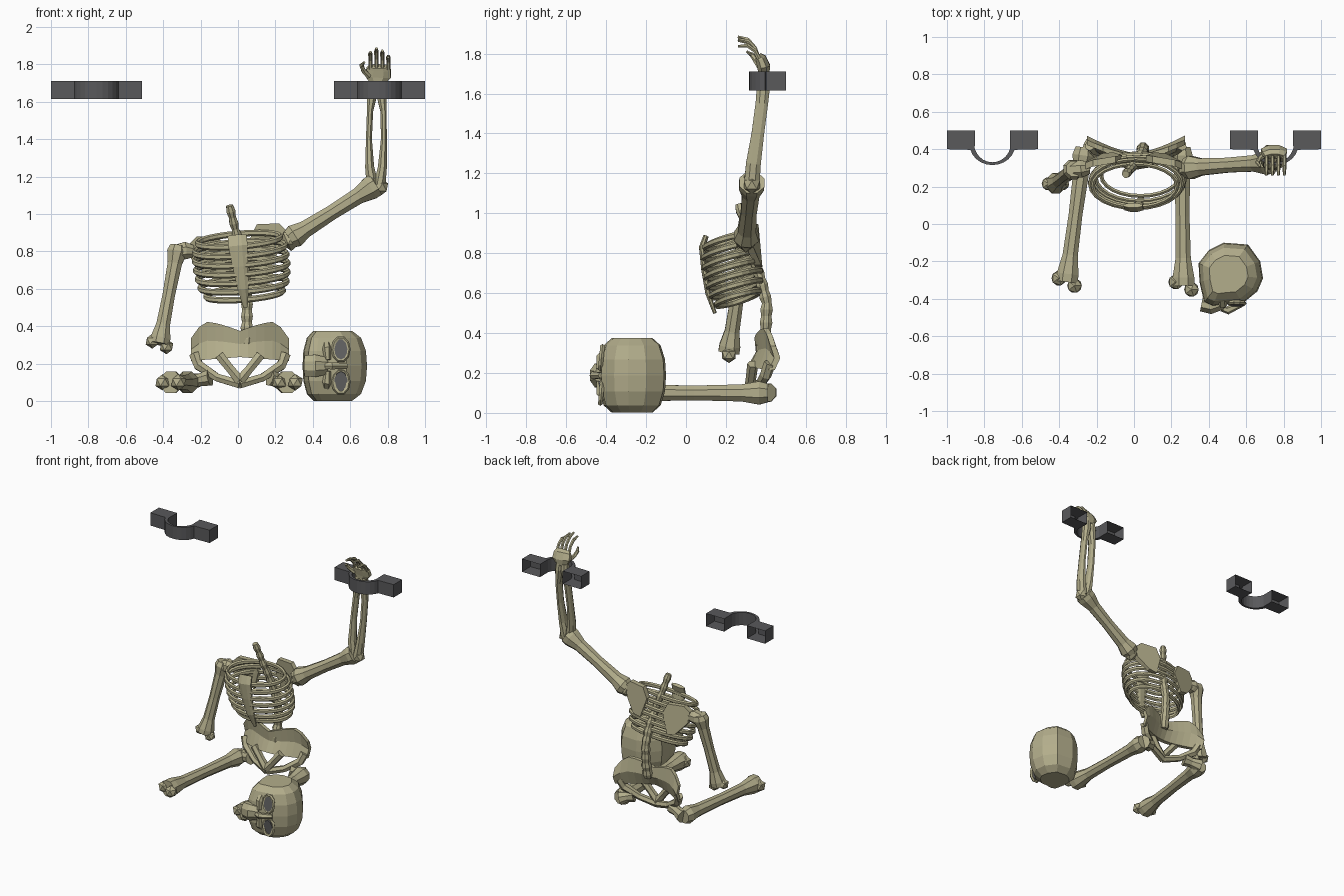
import bpy, bmesh, math
from mathutils import Vector, Matrix

cube = bpy.data.objects.get("Cube")
if cube:
    bpy.data.objects.remove(cube, do_unlink=True)


def material(name, rgb):
    m = bpy.data.materials.new(name)
    m.use_nodes = True
    m.diffuse_color = (*rgb, 1)
    m.node_tree.nodes["Principled BSDF"].inputs["Base Color"].default_value = (*rgb, 1)
    return m


BONE = material("bone", (0.45, 0.42, 0.26))
IRON = material("dark_iron", (0.10, 0.10, 0.105))
SOCKET = material("socket_grey", (0.12, 0.12, 0.12))


def finish(name, bm, mat=BONE):
    bmesh.ops.recalc_face_normals(bm, faces=bm.faces)
    me = bpy.data.meshes.new(name)
    bm.to_mesh(me)
    bm.free()
    me.materials.append(mat)
    ob = bpy.data.objects.new(name, me)
    bpy.context.collection.objects.link(ob)
    return ob


def loft(bm, rings, closed=False):
    """Skin a list of point rings; cap the ends unless the loop is closed."""
    vs = [[bm.verts.new(p) for p in ring] for ring in rings]
    n = len(vs[0])
    pairs = list(zip(vs, vs[1:])) + ([(vs[-1], vs[0])] if closed else [])
    for a, b in pairs:
        for i in range(n):
            j = (i + 1) % n
            bm.faces.new((a[i], a[j], b[j], b[i]))
    if not closed:
        bm.faces.new(vs[0])
        bm.faces.new(vs[-1])


def add_tube(bm, pts, radii, sides=8, ref=(0, 1, 0), closed=False):
    """Sweep a polygon along points; each radius is a number or (across, along ref)."""
    pts = [Vector(p) for p in pts]
    n = len(pts)
    if not isinstance(radii, list):
        radii = [radii] * n
    rings = []
    for i, p in enumerate(pts):
        if closed:
            t = pts[(i + 1) % n] - pts[i - 1]
        else:
            t = pts[min(i + 1, n - 1)] - pts[max(i - 1, 0)]
        u = t.cross(Vector(ref)).normalized()
        v = u.cross(t).normalized()
        r = radii[i] if isinstance(radii[i], tuple) else (radii[i], radii[i])
        angles = [math.tau * (k + .5) / sides for k in range(sides)]
        rings.append([p + u * r[0] * math.cos(a) + v * r[1] * math.sin(a) for a in angles])
    loft(bm, rings, closed)


def tube(name, pts, radii, sides=8, ref=(0, 1, 0), closed=False):
    bm = bmesh.new()
    add_tube(bm, pts, radii, sides, ref, closed)
    return finish(name, bm)


def ball(bm, centre, size):
    m = Matrix.Translation(centre) @ Matrix.Diagonal((*size, 1))
    bmesh.ops.create_icosphere(bm, subdivisions=1, radius=1, matrix=m)


def long_bone(name, start, end, shaft, ref, spread):
    """Flared shaft with two condyles at the far end."""
    a, b = Vector(start), Vector(end)
    bm = bmesh.new()
    steps = (0, .06, .18, .5, .8, .94, 1)
    flare = (1.2, 1.5, 1.1, .95, 1.05, 1.5, 1.5)
    add_tube(bm, [a.lerp(b, t) for t in steps], [shaft * f for f in flare], 8, ref)
    for s in (-1, 1):
        ball(bm, b + Vector(spread) * s, [shaft * 1.05] * 3)
    return finish(name, bm)


# Wall shackles: a band with two hollow lugs, open where they meet the wall
for side, cx in (("right", -.757), ("left", .757)):
    arc = [math.radians(d) for d in range(195, 346, 15)]
    inner = [(.098 * math.cos(a), .43 + .1 * math.sin(a)) for a in reversed(arc)]
    outer = [(.122 * math.cos(a), .425 + .11 * math.sin(a)) for a in arc]
    outline = [(-.243, .5), (-.243, .4)] + outer + [(.243, .4), (.243, .5), (.093, .5)]
    outline += inner + [(-.093, .5)]
    bm = bmesh.new()
    loft(bm, [[(cx + x, y, z) for x, y in outline] for z in (1.615, 1.71)])
    bmesh.ops.recalc_face_normals(bm, faces=bm.faces)
    back = [f for f in bm.faces if all(v.co.y > .499 for v in f.verts)]
    bmesh.ops.delete(bm, geom=back, context='FACES')
    finish(side + "_shackle", bm, IRON)

# Skull lying on its side, lofted across its width
profile = [(.345, -.21), (.40, -.14), (.48, -.10), (.61, -.11), (.675, -.20), (.69, -.29),
           (.66, -.36), (.58, -.425), (.50, -.43), (.42, -.44), (.375, -.42), (.35, -.31)]
bm = bmesh.new()
rings = []
for dz, s in ((-.187, .6), (-.15, .84), (-.08, .97), (0, 1), (.08, .97), (.15, .84), (.187, .6)):
    rings.append([(.49 + (x - .49) * s, -.27 + (y + .27) * s, .188 + dz) for x, y in profile])
loft(bm, rings)
finish("skull", bm)
tube("upper_jaw", [(.36, -.43, .188), (.41, -.44, .188), (.47, -.42, .188)],
     [(.06, .04), (.065, .045), (.05, .04)], 8)
tube("nose_bridge", [(.47, -.45, .188), (.50, -.462, .188), (.58, -.425, .188)],
     [.018, .022, .016], 6)
for side, s in (("right", -1), ("left", 1)):
    zc = .19 + s * .087
    tube(side + "_cheekbone", [(.48, -.435, .19 + s * .03), (.475, -.43, zc),
                               (.47, -.36, .19 + s * .155)], [.016, .024, .018], 6, (1, 0, 0))
    bm = bmesh.new()
    m = (Matrix.Translation((.55, -.428, zc)) @ Matrix.Rotation(s * -.12, 4, 'X')
         @ Matrix.Diagonal((.036, 1, .056, 1)) @ Matrix.Rotation(math.pi / 2, 4, 'X'))
    bmesh.ops.create_cone(bm, cap_ends=True, segments=10, radius1=1, radius2=1,
                          depth=.009, matrix=m)
    finish(side + "_eye_socket", bm, SOCKET)
    rim = [(.55 + .04 * math.cos(a), -.424 + .006 * math.sin(a) , zc + .06 * math.sin(a))
           for a in (math.tau * k / 10 for k in range(10))]
    tube(side + "_eye_rim", rim, .012, 5, (0, 1, 0), True)

# Spine with lumpy vertebrae
path = [Vector(p) for p in ((.045, .38, .30), (.048, .40, .42), (.048, .405, .55), (.04, .375, .67),
                            (.02, .335, .79), (-.015, .30, .92), (-.045, .265, 1.045))]
pts, radii = [], []
for i, (a, b) in enumerate(zip(path, path[1:])):
    for k in range(4):
        pts.append(a.lerp(b, k / 4))
        radii.append((.036 if k % 2 else .03) - .002 * i)
tube("spine", pts + [path[-1]], radii + [.02], 8)

# Ribs: tilted closed hoops leaning with the chest
for i in range(7):
    t = i / 6
    c = Vector((.005 + .03 * t, .205 + .055 * t, .86 - .285 * t))
    rx = (.225, .245, .25, .25, .245, .235, .21)[i]
    ry = (.115, .13, .135, .137, .135, .128, .11)[i]
    hoop = []
    for k in range(24):
        a = math.tau * k / 24
        x, y = rx * math.cos(a), ry * math.sin(a)
        hoop.append(c + Vector((x, y, .08 * x + .3 * y)))
    tube(f"rib_{i + 1}", hoop, [(.012, .017)] * 24, 6, (0, 0, 1), True)
tube("breastbone", [(-.005, .10, .885), (0, .08, .83), (.012, .09, .72), (.028, .11, .60), (.04, .145, .50)],
     [(.055, .014), (.056, .016), (.045, .015), (.032, .014), (.012, .01)], 8)

# Shoulder blades, the left one raised with its arm
for side, s, lift in (("right", -1, -.02), ("left", 1, .05)):
    shape = [(.26, .31, .86), (.22, .325, .90), (.10, .345, .895), (.065, .35, .82),
             (.11, .365, .68), (.17, .36, .69), (.25, .32, .78)]
    bm = bmesh.new()
    front = [Vector((s * x, y - .018, z + lift)) for x, y, z in shape]
    loft(bm, [front, [p + Vector((0, .036, 0)) for p in front]])
    finish(side + "_shoulder_blade", bm)

# Hip bone: a curved band above two open frames
bm = bmesh.new()
section = []
for k in range(13):
    x = -1 + k / 6
    w = abs(x)
    top = .375 + .05 * math.sin(min(w, .8) / .8 * math.pi / 2) - max(0, w - .75) * .36
    low = .235 - .02 * w
    yt, yl = .355 + .08 * w ** 1.5, .325 + .105 * w ** 1.5
    cx = .01 + .262 * x
    mid = ((yt + yl) / 2 + .025, (top + low) / 2)
    section.append([(cx, yt - .012, top), (cx, mid[0] - .015, mid[1]), (cx, yl - .015, low),
                    (cx, yl + .015, low), (cx, mid[0] + .015, mid[1]), (cx, yt + .015, top)])
loft(bm, section)
finish("hip_bone", bm)
for side, s in (("right", -1), ("left", 1)):
    def px(x):
        return .01 + s * x
    tube(side + "_outer_hip_strut", [(px(.245), .42, .25), (px(.22), .40, .19), (px(.12), .36, .125),
                                     (px(.0), .325, .09)], [.03, .03, .024, .026], 6)
    tube(side + "_inner_hip_strut", [(px(.11), .335, .245), (px(.05), .325, .17), (px(.0), .32, .11)],
         [.028, .026, .03], 6)

# Thighs stretched forward along the floor
for side, hip, knee, head in (("right", (-.265, .41, .1), (-.36, -.31, .1), (-.15, .37, .125)),
                              ("left", (.255, .41, .1), (.265, -.33, .1), (.17, .37, .125))):
    long_bone(side + "_thigh", hip, knee, .042, (0, 0, 1), (.042, -.02, 0))
    tube(side + "_hip_joint", [hip, Vector(hip).lerp(Vector(head), .55), head], [.05, .036, .046], 8)

# Upper arms: the right hangs, the left is raised
long_bone("right_upper_arm", (-.32, .295, .83), (-.42, .215, .305), .038, (0, 1, 0), (.038, 0, -.015))
tube("right_shoulder_joint", [(-.34, .29, .79), (-.28, .295, .805), (-.24, .30, .80)], [.045, .05, .035], 8)
long_bone("left_upper_arm", (.275, .30, .865), (.735, .33, 1.155), .045, (0, 1, 0), (.025, 0, -.012))
bm = bmesh.new()
ball(bm, (.285, .30, .87), (.06, .055, .068))
finish("left_shoulder_joint", bm)

# Left forearm: two bowed bones joined at elbow and wrist
for name, s in (("inner", -1), ("outer", 1)):
    tube(f"left_{name}_forearm",
         [(.738 + s * .018, .33, 1.15), (.738 + s * .034, .338, 1.25), (.74 + s * .04, .36, 1.4),
          (.742 + s * .036, .38, 1.55), (.742 + s * .022, .39, 1.66), (.742 + s * .02, .39, 1.71)],
         [(.035, .042), (.026, .04), (.017, .034), (.018, .034), (.032, .036), (.026, .03)], 8)

# Left hand with curled fingers
tube("left_palm", [(.745, .39, 1.70), (.748, .39, 1.735), (.752, .375, 1.775), (.752, .36, 1.79)],
     [(.045, .03), (.075, .035), (.07, .03), (.055, .02)], 8)
for i, name in enumerate(("index", "middle", "ring", "little")):
    x, drop = .708 + .032 * i, (.012, 0, .008, .03)[i]
    tube(f"left_{name}_finger", [(x, .365, 1.775), (x, .345, 1.83 - drop / 2), (x, .31, 1.87 - drop),
                                 (x, .26, 1.885 - drop * 1.6)], [.012, .011, .012, .007], 6, (1, 0, 0))
tube("left_thumb", [(.70, .37, 1.735), (.672, .35, 1.765), (.66, .33, 1.795), (.675, .305, 1.81)],
     [.016, .014, .012, .007], 6)
